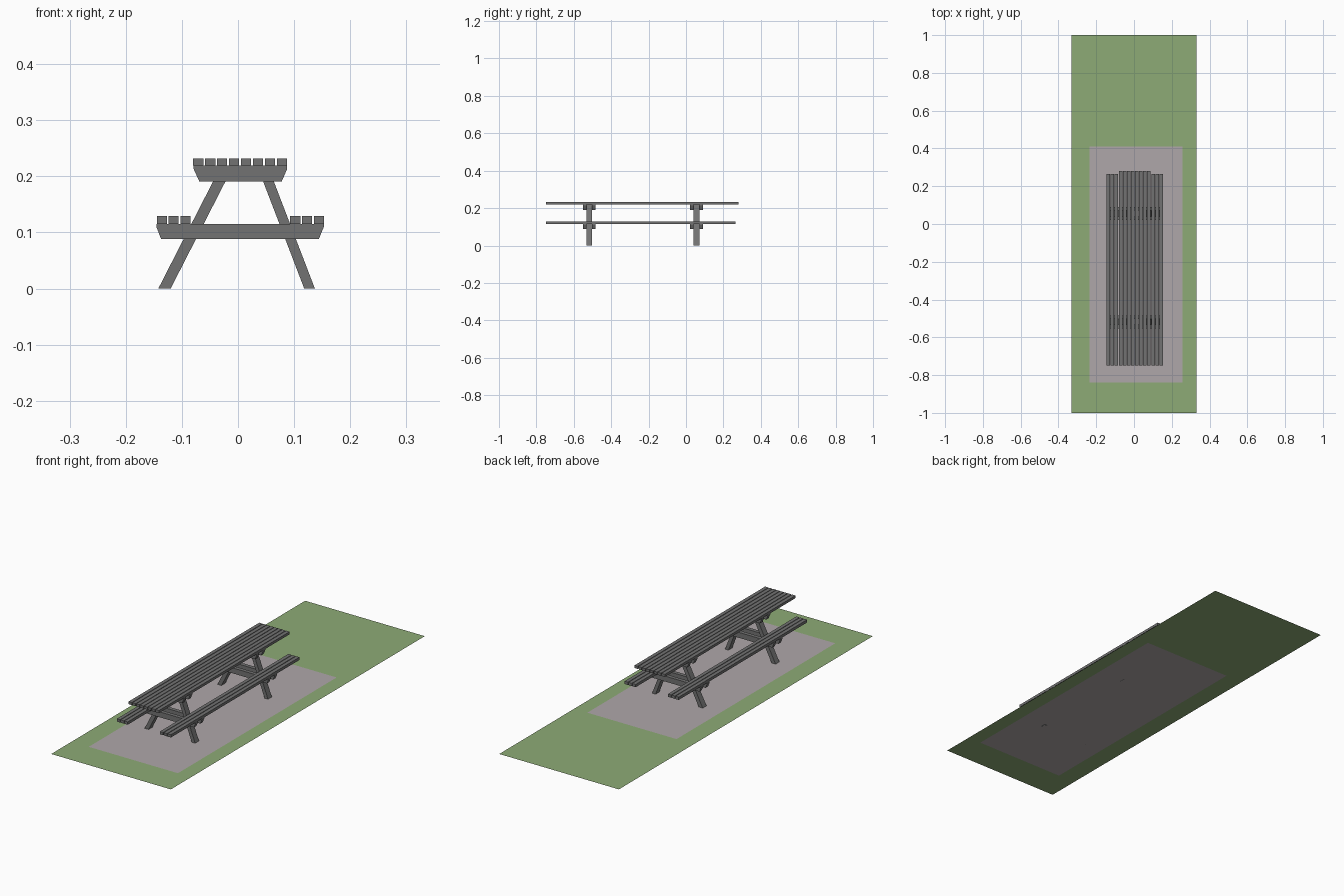
import bpy
import bmesh

if "Cube" in bpy.data.objects:
    bpy.data.objects.remove(bpy.data.objects["Cube"])


def material(name, rgb):
    m = bpy.data.materials.new(name)
    m.diffuse_color = (*rgb, 1.0)
    m.use_nodes = True
    m.node_tree.nodes["Principled BSDF"].inputs["Base Color"].default_value = m.diffuse_color
    return m


WOOD = material("dark grey wood", (0.17, 0.17, 0.17))
GRASS = material("grass green", (0.27, 0.41, 0.18))
PAVING = material("paving grey", (0.43, 0.39, 0.40))


def make_object(name, bm, mats):
    bmesh.ops.recalc_face_normals(bm, faces=bm.faces)
    mesh = bpy.data.meshes.new(name)
    bm.to_mesh(mesh)
    bm.free()
    for m in mats:
        mesh.materials.append(m)
    obj = bpy.data.objects.new(name, mesh)
    bpy.context.collection.objects.link(obj)
    return obj


def extrude_profile(name, profile, y0, y1):
    """Solid from an x-z outline, running from y0 to y1."""
    bm = bmesh.new()
    face = bm.faces.new([bm.verts.new((x, y0, z)) for x, z in profile])
    ext = bmesh.ops.extrude_face_region(bm, geom=[face])
    verts = [v for v in ext["geom"] if isinstance(v, bmesh.types.BMVert)]
    bmesh.ops.translate(bm, verts=verts, vec=(0, y1 - y0, 0))
    return make_object(name, bm, [WOOD])


def planks(name, x0, x1, count, z0, z1, y0, y1, gap=0.0032):
    """Row of parallel boards filling x0..x1."""
    width = (x1 - x0 - gap * (count - 1)) / count
    for i in range(count):
        a = x0 + i * (width + gap)
        b = a + width
        extrude_profile(f"{name}_{i + 1}", [(a, z0), (b, z0), (b, z1), (a, z1)], y0, y1)


# Ground sheet: grass with a paved rectangle cut into it
bm = bmesh.new()
xs, ys = (-0.33, -0.235, 0.257, 0.33), (-1.0, -0.84, 0.41, 1.0)
grid = [[bm.verts.new((x, y, 0)) for x in xs] for y in ys]
for j in range(3):
    for i in range(3):
        f = bm.faces.new((grid[j][i], grid[j][i + 1], grid[j + 1][i + 1], grid[j + 1][i]))
        f.material_index = 1 if i == j == 1 else 0
make_object("lawn_with_paving", bm, [GRASS, PAVING])

# Table top and the two benches
planks("table_board", -0.080, 0.0875, 8, 0.219, 0.232, -0.748, 0.281)
planks("left_bench_board", -0.1446, -0.085, 3, 0.115, 0.129, -0.748, 0.264)
planks("right_bench_board", 0.093, 0.1535, 3, 0.115, 0.129, -0.748, 0.264)

# Trestles: splayed legs clamped between pairs of cross beams
left_leg = [(-0.142, 0), (-0.120, 0), (-0.008, 0.219), (-0.030, 0.219)]
right_leg = [(0.118, 0), (0.137, 0), (0.053, 0.219), (0.034, 0.219)]
top_beam = [(-0.069, 0.191), (0.078, 0.191), (0.0875, 0.213),
            (0.0875, 0.219), (-0.079, 0.219), (-0.079, 0.213)]
seat_beam = [(-0.137, 0.088), (0.144, 0.088), (0.153, 0.110),
             (0.153, 0.115), (-0.1455, 0.115), (-0.1455, 0.110)]
HALF_LEG, HALF_TRESTLE = 0.015, 0.034
for end, y in (("front", -0.518), ("back", 0.056)):
    extrude_profile(f"{end}_left_leg", left_leg, y - HALF_LEG, y + HALF_LEG)
    extrude_profile(f"{end}_right_leg", right_leg, y - HALF_LEG, y + HALF_LEG)
    for label, beam in (("table_beam", top_beam), ("seat_beam", seat_beam)):
        extrude_profile(f"{end}_{label}_outer", beam, y - HALF_TRESTLE, y - HALF_LEG)
        extrude_profile(f"{end}_{label}_inner", beam, y + HALF_LEG, y + HALF_TRESTLE)
